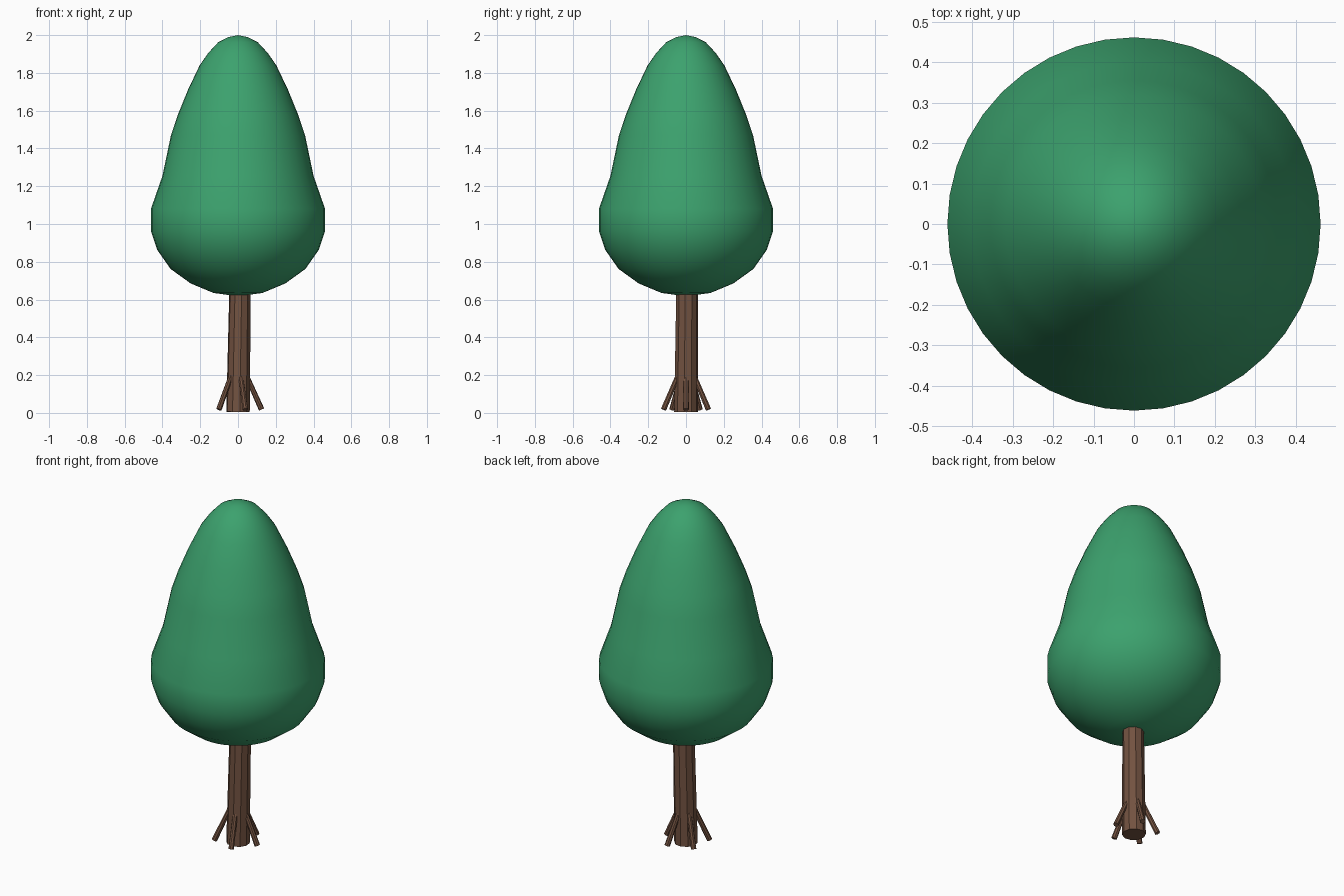
import bpy, bmesh, math
from mathutils import Vector

if "Cube" in bpy.data.objects:
    bpy.data.objects.remove(bpy.data.objects["Cube"])


def material(name, color):
    m = bpy.data.materials.new(name)
    m.diffuse_color = (*color, 1)
    m.use_nodes = True
    m.node_tree.nodes["Principled BSDF"].inputs["Base Color"].default_value = m.diffuse_color
    return m


GREEN = material("leaf_green", (0.045, 0.36, 0.155))
BROWN = material("bark_brown", (0.17, 0.085, 0.052))


def finish(name, bm, mat, smooth=False):
    bmesh.ops.recalc_face_normals(bm, faces=bm.faces)
    mesh = bpy.data.meshes.new(name)
    bm.to_mesh(mesh)
    bm.free()
    mesh.materials.append(mat)
    for p in mesh.polygons:
        p.use_smooth = smooth
    obj = bpy.data.objects.new(name, mesh)
    bpy.context.collection.objects.link(obj)
    return obj


def lathe(name, profile, sides, mat):
    bm = bmesh.new()
    verts = [bm.verts.new((r, 0, z)) for r, z in profile]
    edges = [bm.edges.new(pair) for pair in zip(verts, verts[1:])]
    bmesh.ops.spin(bm, geom=verts + edges, cent=(0, 0, 0), axis=(0, 0, 1),
                   angle=math.tau, steps=sides)
    bmesh.ops.remove_doubles(bm, verts=bm.verts, dist=1e-4)
    return finish(name, bm, mat, True)


def rod(name, start, end, r1, r2, sides, mat):
    start, end = Vector(start), Vector(end)
    axis = end - start
    bm = bmesh.new()
    bmesh.ops.create_cone(bm, cap_ends=True, segments=sides, radius1=r1,
                          radius2=r2, depth=axis.length)
    obj = finish(name, bm, mat)
    obj.location = (start + end) / 2
    obj.rotation_euler = axis.to_track_quat('Z', 'Y').to_euler()
    return obj


# Canopy: smooth egg with a broad low belly
lathe("canopy", [(0, 0.617), (0.13, 0.635), (0.25, 0.685), (0.357, 0.762),
                 (0.427, 0.862), (0.461, 0.962), (0.461, 1.08), (0.40, 1.255),
                 (0.355, 1.47), (0.318, 1.58), (0.265, 1.71), (0.203, 1.84),
                 (0.158, 1.905), (0.105, 1.962), (0.05, 1.99), (0, 2.0)],
      40, GREEN)

# Trunk: slightly leaning, tapering faceted post
rod("trunk", (0, 0, 0.005), (0.012, 0.006, 0.72), 0.063, 0.057, 10, BROWN)

# Roots: five thin splayed rods
for i in range(5):
    a = i * math.tau / 5
    c, s = math.cos(a), math.sin(a)
    rod(f"root_{i + 1}", (0.046 * c, 0.046 * s, 0.195),
        (0.125 * c, 0.125 * s, 0.018), 0.013, 0.015, 8, BROWN)
